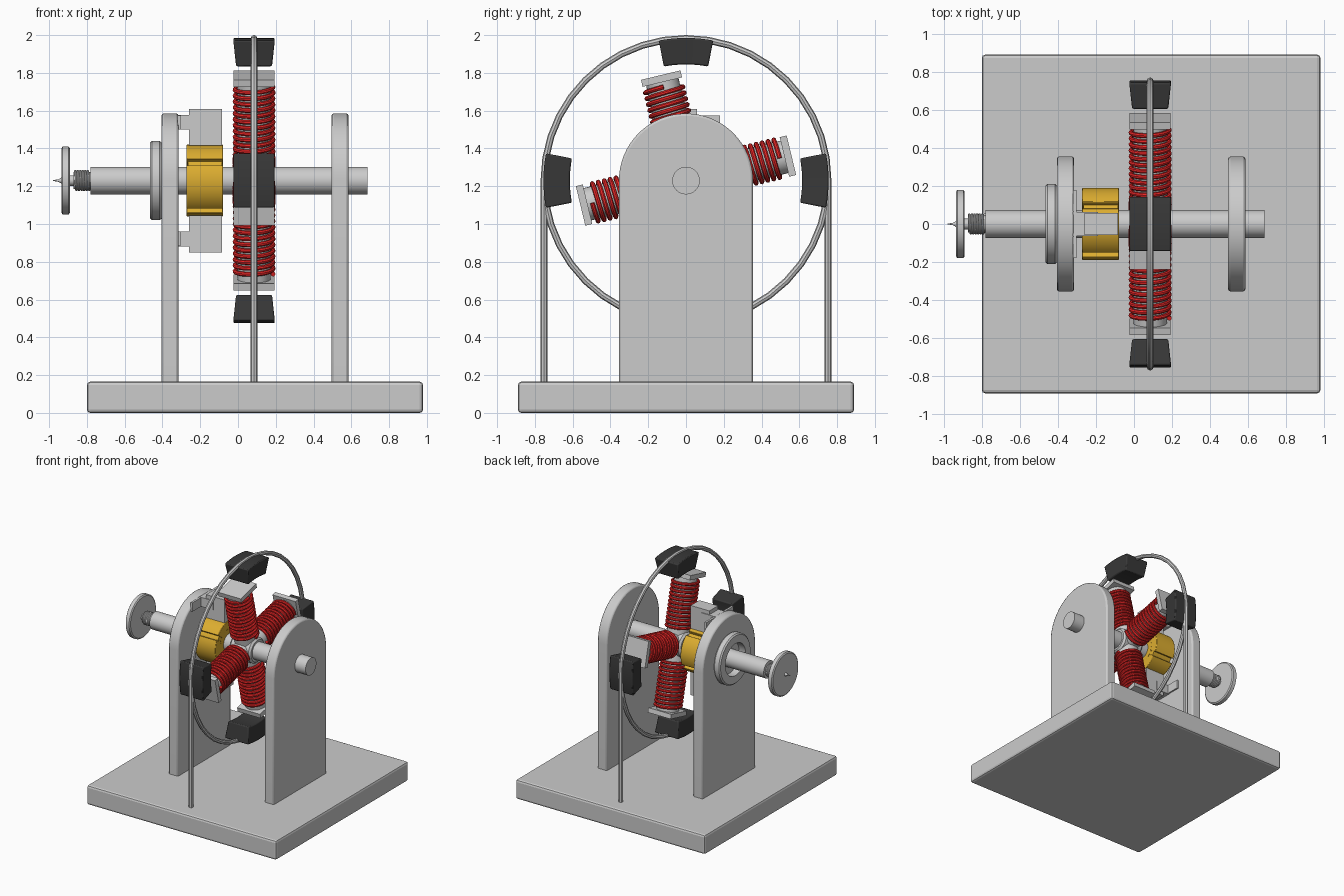
import bpy, bmesh
from math import sin, cos, pi, radians
from mathutils import Matrix, Vector

if "Cube" in bpy.data.objects:
    bpy.data.objects.remove(bpy.data.objects["Cube"])

AX = 1.23      # shaft height
CX = 0.085     # rotor plane
TILT = radians(13.5)


def colour(name, rgb):
    m = bpy.data.materials.new(name)
    m.diffuse_color = (*rgb, 1)
    m.use_nodes = True
    m.node_tree.nodes["Principled BSDF"].inputs["Base Color"].default_value = m.diffuse_color
    return m


RED = colour("red_wire", (0.85, 0.02, 0.02))
GOLD = colour("brass", (0.72, 0.42, 0.03))
DARK = colour("dark_magnet", (0.04, 0.04, 0.04))


def finish(ob, mat=None, bevel=0, smooth=True):
    if mat:
        ob.data.materials.append(mat)
    if bevel:
        b = ob.modifiers.new("bevel", 'BEVEL')
        b.width, b.segments, b.limit_method = bevel, 2, 'ANGLE'
        b.angle_limit = radians(40)
    if smooth:
        bpy.ops.object.select_all(action='DESELECT')
        ob.select_set(True)
        bpy.context.view_layer.objects.active = ob
        bpy.ops.object.shade_smooth_by_angle(angle=radians(35))
    return ob


def from_bm(name, bm, **kw):
    bmesh.ops.recalc_face_normals(bm, faces=bm.faces)
    me = bpy.data.meshes.new(name)
    bm.to_mesh(me)
    bm.free()
    ob = bpy.data.objects.new(name, me)
    bpy.context.collection.objects.link(ob)
    return finish(ob, **kw)


def box(name, lo, hi, **kw):
    lo, hi = Vector(lo), Vector(hi)
    bm = bmesh.new()
    bmesh.ops.create_cube(bm, size=1, matrix=Matrix.Translation((lo + hi) / 2)
                          @ Matrix.Diagonal((*(hi - lo), 1)))
    return from_bm(name, bm, **kw)


def extrude_x(name, pts, x0, x1, **kw):
    """Extrude a (y, z) outline along x."""
    bm = bmesh.new()
    f = bm.faces.new([bm.verts.new((x0, y, z)) for y, z in pts])
    r = bmesh.ops.extrude_face_region(bm, geom=[f])
    vs = [v for v in r["geom"] if isinstance(v, bmesh.types.BMVert)]
    bmesh.ops.translate(bm, verts=vs, vec=(x1 - x0, 0, 0))
    return from_bm(name, bm, **kw)


def lathe_x(name, prof, closed=False, n=48, **kw):
    """Revolve (x, radius) points around the shaft axis."""
    bm = bmesh.new()
    rings = [[bm.verts.new((x, r * cos(2 * pi * i / n), AX + r * sin(2 * pi * i / n)))
              for i in range(n)] for x, r in prof]
    pairs = list(zip(rings, rings[1:])) + ([(rings[-1], rings[0])] if closed else [])
    for a, b in pairs:
        for i in range(n):
            j = (i + 1) % n
            bm.faces.new((a[i], a[j], b[j], b[i]))
    if not closed:
        bm.faces.new(rings[0])
        bm.faces.new(rings[-1])
    return from_bm(name, bm, **kw)


def wire(name, pts, radius, cyclic=False, res=2, mat=None):
    cu = bpy.data.curves.new(name, 'CURVE')
    cu.dimensions = '3D'
    cu.bevel_depth, cu.bevel_resolution, cu.use_fill_caps = radius, res, True
    s = cu.splines.new('POLY')
    s.points.add(len(pts) - 1)
    for p, c in zip(s.points, pts):
        p.co = (*c, 1)
    s.use_cyclic_u = cyclic
    ob = bpy.data.objects.new(name, cu)
    bpy.context.collection.objects.link(ob)
    bpy.ops.object.select_all(action='DESELECT')
    ob.select_set(True)
    bpy.context.view_layer.objects.active = ob
    bpy.ops.object.convert(target='MESH')
    return finish(bpy.context.object, mat=mat)


# base and the two round-topped supports
box("base", (-0.8, -0.89, 0), (0.98, 0.89, 0.165), bevel=0.018, smooth=False)
arch = [(-0.355, 0.15), (0.355, 0.15)] + [
    (0.355 * cos(pi * i / 32), AX + 0.355 * sin(pi * i / 32)) for i in range(33)]
extrude_x("left_support", arch, -0.405, -0.315, bevel=0.012)
extrude_x("right_support", arch, 0.495, 0.585, bevel=0.012)

# shaft, bearing ring, end wheel
lathe_x("shaft", [(-0.78, 0.073), (0.685, 0.073)])
lathe_x("bearing_ring", [(-0.465, 0.135), (-0.465, 0.20), (-0.455, 0.21), (-0.415, 0.21),
                         (-0.403, 0.20), (-0.403, 0.135)], closed=True)
lathe_x("threaded_stub", [(-0.895, 0.028), (-0.872, 0.028), (-0.872, 0.045), (-0.775, 0.045)])
wire("stub_thread", [(-0.865 + 0.08 * t / 144, 0.049 * cos(2 * pi * t / 24),
                      AX + 0.049 * sin(2 * pi * t / 24)) for t in range(145)], 0.007)
lathe_x("end_wheel", [(-0.935, 0.17), (-0.928, 0.18), (-0.897, 0.18), (-0.89, 0.17)])
lathe_x("wheel_pin", [(-0.98, 0.002), (-0.95, 0.007), (-0.935, 0.016), (-0.93, 0.016)], n=16)

# commutator: core plus four separated segments
lathe_x("commutator_core", [(-0.265, 0.165), (-0.085, 0.165)], mat=GOLD)
for k in range(4):
    mid, half = TILT + k * pi / 2, radians(39)
    ang = [mid - half + 2 * half * i / 12 for i in range(13)]
    out = [(0.19 * cos(a), AX + 0.19 * sin(a)) for a in ang]
    inn = [(0.12 * cos(a), AX + 0.12 * sin(a)) for a in reversed(ang)]
    extrude_x(f"commutator_segment_{k + 1}", out + inn, -0.272, -0.08, mat=GOLD, bevel=0.004)

# brushes with their clamps, above and below the commutator
for name, s in (("upper", 1), ("lower", -1)):
    def zs(a, b):
        return sorted((AX + s * a, AX + s * b))
    for part, x0, x1, w, z in (("brush", -0.26, -0.085, 0.058, zs(0.185, 0.38)),
                               ("brush_clamp", -0.32, -0.19, 0.064, zs(0.27, 0.348)),
                               ("brush_mount", -0.32, -0.302, 0.18, zs(0.27, 0.345))):
        box(f"{name}_{part}", (x0, -w, z[0]), (x1, w, z[1]), smooth=False)

# rotor: hub and four wound arms, each built pointing up then turned
lathe_x("rotor_hub", [(CX - 0.1, 0.09), (CX - 0.085, 0.105), (CX + 0.085, 0.105), (CX + 0.1, 0.09)])
for k in range(4):
    turn = Matrix.Translation((CX, 0, AX)) @ Matrix.Rotation(TILT + k * pi / 2, 4, 'X')
    bm = bmesh.new()
    bmesh.ops.create_cone(bm, cap_ends=True, segments=32, radius1=0.088, radius2=0.088,
                          depth=0.53, matrix=turn @ Matrix.Translation((0, 0, 0.285)))
    from_bm(f"arm_core_{k + 1}", bm)
    bm = bmesh.new()
    bmesh.ops.create_cube(bm, size=1, matrix=turn @ Matrix.Translation((0, 0, 0.555))
                          @ Matrix.Diagonal((0.215, 0.215, 0.038, 1)))
    from_bm(f"arm_shoe_{k + 1}", bm, smooth=False)
    turns, n = 12, 28
    helix = [turn @ Vector((0.101 * cos(2 * pi * t / n), 0.101 * sin(2 * pi * t / n),
                            0.125 + 0.385 * t / (turns * n))) for t in range(turns * n + 1)]
    wire(f"arm_coil_{k + 1}", helix, 0.0125, mat=RED)

# four curved wedge magnets on the outer ring
for k in range(4):
    bm = bmesh.new()
    rows = []
    for i in range(9):
        a = k * pi / 2 + radians(-11 + 22 * i / 8)
        rows.append([bm.verts.new((CX + x, r * cos(a), AX + r * sin(a))) for x, r in
                     ((-0.095, 0.615), (0.095, 0.615), (0.11, 0.755), (-0.11, 0.755))])
    for a, b in zip(rows, rows[1:]):
        for i in range(4):
            j = (i + 1) % 4
            bm.faces.new((a[i], a[j], b[j], b[i]))
    bm.faces.new(rows[0])
    bm.faces.new(rows[-1])
    from_bm(f"magnet_{k + 1}", bm, mat=DARK, bevel=0.008)

# outer wire ring and its two posts
R = 0.752
wire("magnet_ring", [(CX, R * cos(2 * pi * i / 40), AX + R * sin(2 * pi * i / 40))
                     for i in range(40)], 0.018, cyclic=True)
for name, s in (("front", -1), ("back", 1)):
    wire(f"{name}_ring_post", [(CX, s * R, 0.15), (CX, s * R, AX)], 0.018)
